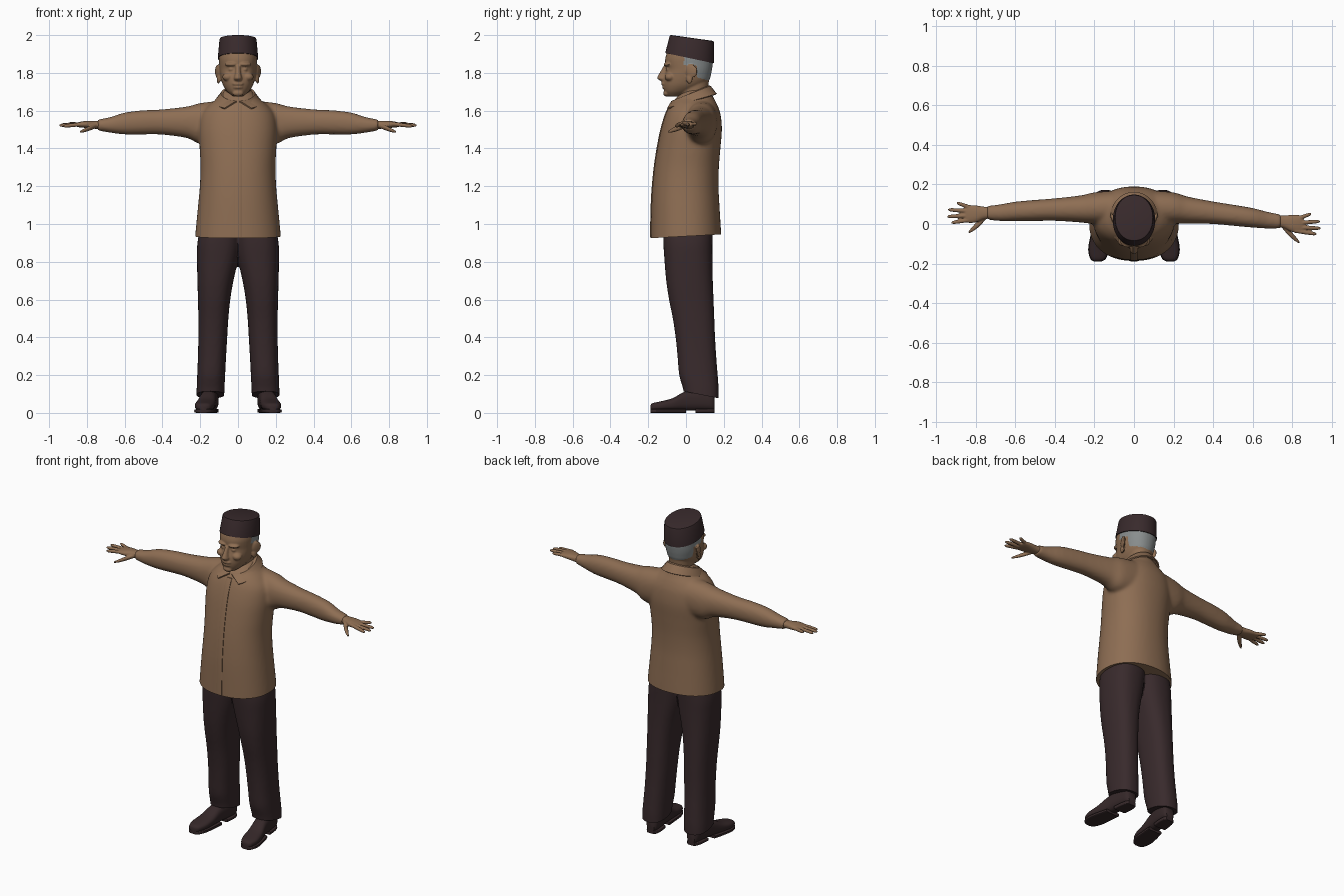
import bpy, bmesh, math
from mathutils import Matrix, Vector

if "Cube" in bpy.data.objects:
    bpy.data.objects.remove(bpy.data.objects["Cube"])


def material(name, rgb):
    m = bpy.data.materials.new(name)
    m.diffuse_color = (*rgb, 1)
    m.use_nodes = True
    m.node_tree.nodes["Principled BSDF"].inputs["Base Color"].default_value = m.diffuse_color
    return m


TAN = material("tan cloth", (0.27, 0.155, 0.087))
SKIN = material("skin", (0.27, 0.155, 0.085))
DARK = material("dark cloth", (0.040, 0.023, 0.025))
LEATHER = material("dark leather", (0.036, 0.021, 0.022))
GREY = material("grey hair", (0.25, 0.27, 0.27))


def resample(rings, steps):
    """Catmull-Rom refinement of a list of equal-length tuples."""
    out = []
    for i in range(len(rings) - 1):
        p0, p1 = rings[max(i - 1, 0)], rings[i]
        p2, p3 = rings[i + 1], rings[min(i + 2, len(rings) - 1)]
        for k in range(steps):
            t = k / steps
            out.append(tuple(
                0.5 * (2 * b + (c - a) * t + (2 * a - 5 * b + 4 * c - d) * t * t
                       + (3 * b - a - 3 * c + d) * t ** 3)
                for a, b, c, d in zip(p0, p1, p2, p3)))
    return out + [rings[-1]]


def loft(bm, rings, axis="z", p=2.2, n=40, steps=4):
    """Closed superellipse loft; ring = (position, centre1, centre2, r1, r2[, tilt])."""
    loops = []
    for r in resample(rings, steps):
        pos, c1, c2, r1, r2 = r[:5]
        tilt = r[5] if len(r) > 5 else 0
        loop = []
        for k in range(n):
            a = 2 * math.pi * k / n
            u, v = math.cos(a), math.sin(a)
            u = math.copysign(abs(u) ** (2 / p), u) * r1
            v = math.copysign(abs(v) ** (2 / p), v) * r2
            h = pos + tilt * v
            co = {"z": (c1 + u, c2 + v, h), "x": (h, c1 + u, c2 + v),
                  "y": (c1 + u, h, c2 + v)}[axis]
            loop.append(bm.verts.new(co))
        loops.append(loop)
    for a, b in zip(loops, loops[1:]):
        for k in range(n):
            bm.faces.new((a[k], a[(k + 1) % n], b[(k + 1) % n], b[k]))
    bm.faces.new(loops[0])
    bm.faces.new(loops[-1])


def blob(bm, centre, radii, rot_z=0.0):
    m = (Matrix.Translation(centre) @ Matrix.Rotation(rot_z, 4, "Z")
         @ Matrix.Diagonal((*radii, 1)))
    bmesh.ops.create_uvsphere(bm, u_segments=20, v_segments=14, radius=1, matrix=m)


def finish(bm, name, mats, voxel=0, smooth=0, cut=None, solid=0, angle=40):
    """Make the object, fuse its volumes, smooth it and trim below a cut plane."""
    bmesh.ops.recalc_face_normals(bm, faces=bm.faces)
    me = bpy.data.meshes.new(name)
    bm.to_mesh(me)
    bm.free()
    ob = bpy.data.objects.new(name, me)
    bpy.context.collection.objects.link(ob)
    bpy.ops.object.select_all(action="DESELECT")
    bpy.context.view_layer.objects.active = ob
    ob.select_set(True)
    if voxel:
        m = ob.modifiers.new("fuse", "REMESH")
        m.mode, m.voxel_size = "VOXEL", voxel
        bpy.ops.object.modifier_apply(modifier=m.name)
    if smooth:
        m = ob.modifiers.new("soften", "SMOOTH")
        m.factor, m.iterations = 0.5, smooth
        bpy.ops.object.modifier_apply(modifier=m.name)
    if solid:
        m = ob.modifiers.new("thickness", "SOLIDIFY")
        m.thickness, m.offset = solid, 0
        bpy.ops.object.modifier_apply(modifier=m.name)
    if cut:
        b = bmesh.new()
        b.from_mesh(ob.data)
        bmesh.ops.bisect_plane(b, geom=b.verts[:] + b.edges[:] + b.faces[:],
                               plane_co=cut[0], plane_no=cut[1], clear_inner=True)
        bmesh.ops.holes_fill(b, edges=b.edges[:], sides=0)
        b.to_mesh(ob.data)
        b.free()
    ob.data.materials.clear()
    for m in mats:
        ob.data.materials.append(m)
    bpy.ops.object.shade_smooth_by_angle(angle=math.radians(angle))
    return ob


def shear(s, x):
    """The arms swing slightly: one forward, one back."""
    return -s * 0.02 * max(x - 0.2, 0) / 0.5


# Shirt: torso profile (z, half width, front y, back y) fused with sleeves
TORSO = [(0.86, .228, -.188, .188), (0.93, .227, -.187, .187), (1.1, .211, -.183, .177),
         (1.2, .202, -.177, .172), (1.3, .198, -.167, .174), (1.4, .203, -.152, .182),
         (1.5, .208, -.132, .19), (1.58, .195, -.108, .183), (1.63, .155, -.085, .166),
         (1.66, .115, -.06, .15), (1.69, .085, -.03, .135), (1.71, .07, -.01, .12)]
# sleeve (x, front y, back y, bottom z, top z)
SLEEVE = [(.08, .0, .17, 1.43, 1.655), (.2, .0, .16, 1.425, 1.64), (.27, .005, .142, 1.455, 1.622),
          (.4, .008, .122, 1.473, 1.607), (.5, .003, .11, 1.474, 1.602), (.6, -.002, .097, 1.474, 1.59),
          (.68, -.004, .08, 1.484, 1.565), (.745, .0, .07, 1.495, 1.553)]
bm = bmesh.new()
loft(bm, [(z, 0, (f + b) / 2, r, (b - f) / 2) for z, r, f, b in TORSO], n=64)
for s in (-1, 1):
    loft(bm, [(s * x, (f + b) / 2 + shear(s, x), (lo + hi) / 2, (b - f) / 2, (hi - lo) / 2)
              for x, f, b, lo, hi in SLEEVE], "x")
finish(bm, "shirt", [TAN], 0.01, 6, ((0, 0, 0.935), (0, -0.054, 1)))

# Front placket strip
bm = bmesh.new()
loft(bm, [(max(z, .93), 0, f + .001, .018, .005) for z, r, f, b in TORSO[1:9]], n=16, p=4)
finish(bm, "shirt_placket", [TAN])

# Folded collar, open at the front with two points
bm = bmesh.new()
rows = []
for k in range(33):
    q = k / 32 * 2 - 1
    t = math.pi + q * (math.pi - 0.1)
    w = math.pi + q * (math.pi - 0.62)
    rows.append([bm.verts.new((.073 * math.sin(t), .028 - .088 * math.cos(t), 1.69 - .04 * math.cos(t))),
                 bm.verts.new((.088 * math.sin(t), .026 - .102 * math.cos(t), 1.688 - .04 * math.cos(t))),
                 bm.verts.new((.122 * math.sin(w), .018 - .142 * math.cos(w),
                               1.645 - .042 * math.cos(w)))])
for a, b in zip(rows, rows[1:]):
    for j in range(2):
        bm.faces.new((a[j], b[j], b[j + 1], a[j + 1]))
finish(bm, "collar", [TAN], solid=0.008)

# Trousers: leg profile (z, inner x, outer x, front y, back y)
LEG = [(.98, -.02, .2, -.12, .14), (.9, -.015, .215, -.12, .14), (.82, -.003, .217, -.115, .14),
       (.7, .024, .215, -.105, .142), (.6, .041, .212, -.09, .146), (.5, .051, .21, -.07, .15),
       (.4, .057, .21, -.055, .154), (.3, .063, .212, -.045, .16), (.2, .068, .216, -.036, .168),
       (.12, .072, .219, -.014, .173), (.03, .075, .22, -.005, .173)]
bm = bmesh.new()
for s in (-1, 1):
    loft(bm, [(z, s * (i + o) / 2, (f + b) / 2, (o - i) / 2, (b - f) / 2)
              for z, i, o, f, b in LEG], p=2.4)
finish(bm, "trousers", [DARK], 0.01, 4, ((0, .17, .078), (0, .2, 1)))

# Shoes: upper (y, centre x, half width, top z), then front sole and heel
UPPER = [(-.189, .184, .018, .04), (-.175, .182, .037, .052), (-.13, .178, .051, .062),
         (-.07, .17, .05, .078), (0, .158, .044, .115), (.08, .147, .043, .125),
         (.135, .142, .038, .11), (.152, .141, .025, .09)]
for s, side in ((-1, "left"), (1, "right")):
    bm = bmesh.new()
    loft(bm, [(y, s * x, (h + .012) / 2, r, (h - .012) / 2) for y, x, r, h in UPPER], "y", 2.6)
    loft(bm, [(y, s * x, .01, r + .003, .01) for y, x, r, h in UPPER[:5]], "y", 6, 24)
    loft(bm, [(y, s * x, .011, r, .011) for y, x, r in
              ((.05, .15, .042), (.1, .145, .042), (.137, .142, .036), (.152, .141, .025))],
         "y", 6, 24)
    finish(bm, side + "_shoe", [LEATHER])

# Hands: palm, four fingers and thumb
FINGERS = [(.835, .058, .897, .079, 1.532), (.845, .036, .94, .043, 1.525),
           (.845, .012, .944, .008, 1.522), (.84, -.009, .923, -.022, 1.518)]
for s, side in ((-1, "left"), (1, "right")):
    bm = bmesh.new()
    loft(bm, [(s * x, y + shear(s, x), z, a, b) for x, y, z, a, b in
              ((.70, .036, 1.525, .03, .023), (.755, .034, 1.525, .031, .021),
               (.80, .027, 1.527, .043, .019), (.84, .025, 1.526, .045, .014),
               (.858, .025, 1.525, .038, .009))], "x", 2.3, 24)
    for x0, y0, x1, y1, z1 in FINGERS:
        loft(bm, [(s * (x0 + (x1 - x0) * t), y0 + (y1 - y0) * t + shear(s, x1),
                   1.527 + (z1 - 1.527) * t, r, r)
                  for t, r in ((-.3, .011), (.4, .0105), (.85, .009), (1.02, .004))], "x", 2, 12)
    loft(bm, [(s * x, y + shear(s, x), z, a, b) for x, y, z, a, b in
              ((.75, .015, 1.52, .014, .012), (.785, -.02, 1.507, .018, .013),
               (.815, -.048, 1.495, .014, .010), (.838, -.068, 1.487, .006, .005))], "x", 2, 12)
    finish(bm, side + "_hand", [SKIN], 0.004, 2)

# Head: skull profile (z, half width, front y, back y), neck, face features, ears
HEAD = [(1.676, .028, -.095, -.03), (1.70, .056, -.113, .03), (1.73, .077, -.12, .09),
        (1.76, .088, -.12, .122), (1.79, .094, -.114, .132), (1.82, .098, -.106, .138),
        (1.85, .1, -.11, .142), (1.88, .101, -.109, .142), (1.92, .095, -.095, .135),
        (1.95, .08, -.07, .12)]
bm = bmesh.new()
loft(bm, [(z, 0, (f + b) / 2, r, (b - f) / 2) for z, r, f, b in HEAD])
loft(bm, [(1.6, 0, .035, .066, .07), (1.68, 0, .04, .066, .074), (1.78, 0, .045, .07, .078)])
loft(bm, [(1.838, 0, -.108, .011, .01), (1.81, 0, -.115, .013, .019), (1.785, 0, -.12, .018, .028),
          (1.77, 0, -.122, .022, .03), (1.757, 0, -.115, .016, .018)], n=20)
blob(bm, (0, -.118, 1.742), (.03, .013, .010))
blob(bm, (0, -.115, 1.724), (.026, .012, .008))
blob(bm, (0, -.103, 1.692), (.03, .018, .017))
for s in (-1, 1):
    blob(bm, (s * .04, -.1, 1.845), (.032, .018, .010), s * .35)
    blob(bm, (s * .053, -.085, 1.778), (.03, .028, .022))
    blob(bm, (s * .035, -.094, 1.818), (.016, .013, .009))
    blob(bm, (s * .108, .03, 1.808), (.009, .032, .036), -s * .35)
    blob(bm, (s * .103, .018, 1.768), (.009, .018, .026), -s * .3)
head = finish(bm, "head", [SKIN, GREY], 0.005, 3)
for f in head.data.polygons:
    x, y, z = f.center
    ear = abs(x) > .1 and y < .075 and z < 1.847
    low = y > .058 and z > 1.775 - .25 * max(y - .06, 0)
    if not ear and (low or (y > -.01 and z > 1.84)):
        f.material_index = 1

# Cap: tilted tapered cylinder with a softened rim
bm = bmesh.new()
loft(bm, [(1.878, 0, .019, .107, .129, -.21), (1.976, 0, .031, .098, .118, -.145),
          (1.983, 0, .031, .095, .115, -.14), (1.985, 0, .031, .088, .108, -.14)],
     p=2.1, n=56, steps=1)
finish(bm, "cap", [DARK], angle=30)
